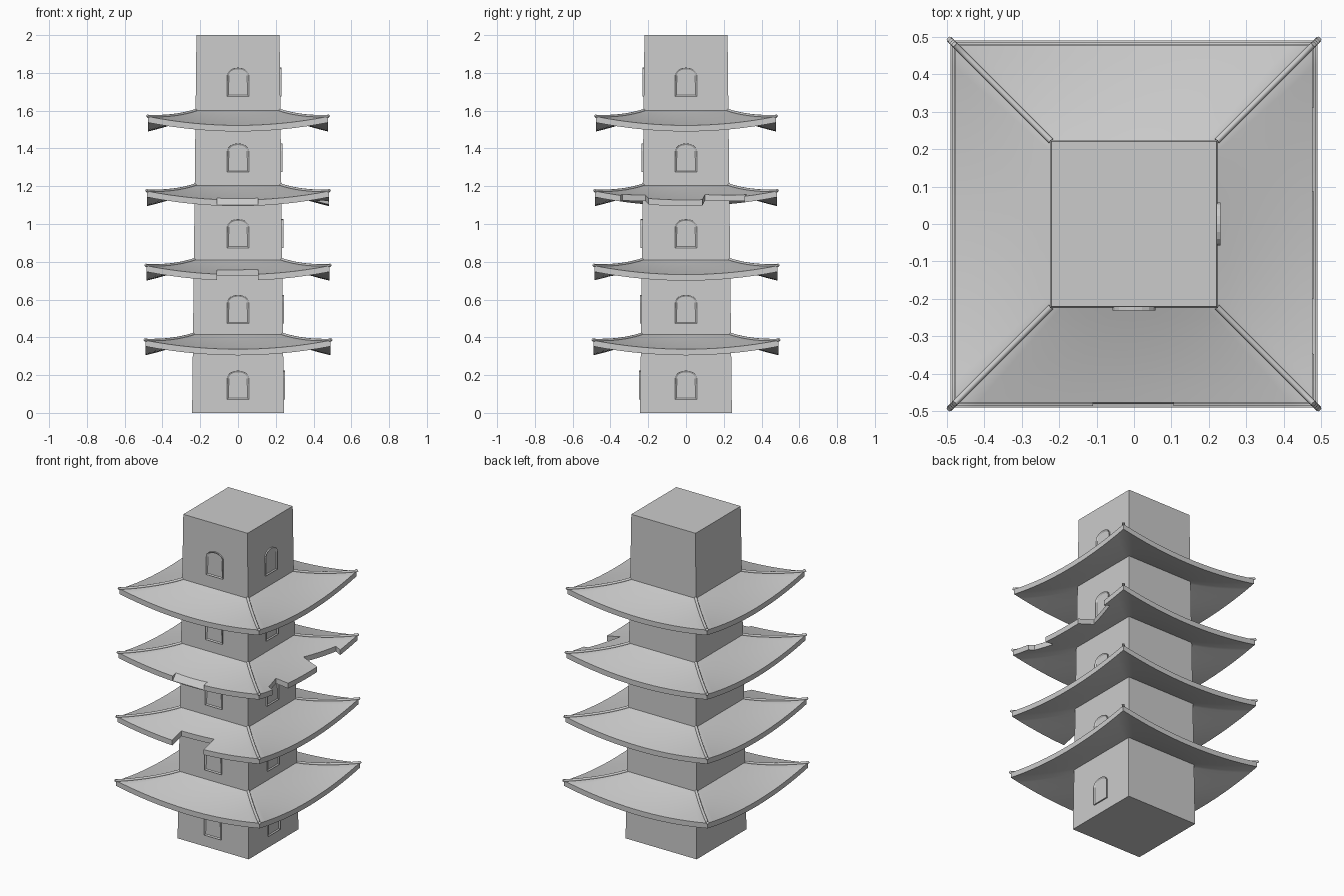
import bpy, bmesh, math
from mathutils import Matrix, Vector

if "Cube" in bpy.data.objects:
    bpy.data.objects.remove(bpy.data.objects["Cube"])

STEP = 0.395                      # storey height between roofs


def wall(z):                      # half width of the tapering tower
    return 0.243 - 0.0115 * z


def add_object(name, bm, smooth=False):
    bmesh.ops.recalc_face_normals(bm, faces=bm.faces)
    me = bpy.data.meshes.new(name)
    bm.to_mesh(me)
    bm.free()
    ob = bpy.data.objects.new(name, me)
    bpy.context.collection.objects.link(ob)
    if smooth:
        activate(ob)
        bpy.ops.object.shade_smooth_by_angle(angle=math.radians(35))
    return ob


def activate(ob):
    bpy.ops.object.select_all(action='DESELECT')
    ob.select_set(True)
    bpy.context.view_layer.objects.active = ob


# tower body
bm = bmesh.new()
bmesh.ops.create_cube(bm, size=2)
for v in bm.verts:
    z = v.co.z + 1
    v.co = (v.co.x * wall(z), v.co.y * wall(z), z)
add_object("tower_body", bm)


# roof surface: u runs along the eave, v from the wall to the eave
def roof_point(i, u, v):
    z0 = 0.416 + STEP * i
    a = wall(z0) - 0.003
    b = 0.490 - 0.0045 * i
    h = a + (b - a) * v
    z = z0 - 0.098 * v + 0.019 * v * v + 0.047 * abs(u) ** 2 * v ** 1.5
    return Vector((u * h, -h, z))


def make_roof(i, nu=16, nv=8, thick=0.032):
    bm = bmesh.new()
    for k in range(4):
        rot = Matrix.Rotation(k * math.pi / 2, 3, 'Z')
        layers = []
        for dz in (0, -thick):
            layers.append([[bm.verts.new(rot @ (roof_point(i, 2 * s / nu - 1, t / nv) + Vector((0, 0, dz))))
                            for s in range(nu + 1)] for t in range(nv + 1)])
        top, low = layers
        for s in range(nu):
            for g in layers:
                for t in range(nv):
                    bm.faces.new((g[t][s], g[t][s + 1], g[t + 1][s + 1], g[t + 1][s]))
            for t in (0, nv):
                bm.faces.new((top[t][s], top[t][s + 1], low[t][s + 1], low[t][s]))
    bmesh.ops.remove_doubles(bm, verts=bm.verts, dist=0.0005)
    return add_object(f"roof_{i + 1}", bm, True)


# hip ridges: thin round tubes over the four roof corners
def make_hips(i):
    cu = bpy.data.curves.new(f"hip_ridges_{i + 1}", 'CURVE')
    cu.dimensions = '3D'
    cu.bevel_depth = 0.008
    cu.bevel_resolution = 2
    cu.use_fill_caps = True
    for k in range(4):
        rot = Matrix.Rotation(k * math.pi / 2, 3, 'Z')
        pts = [roof_point(i, 1, t / 8) + Vector((0, 0, 0.001)) for t in range(9)]
        pts.append(pts[-1] + Vector((0.004, -0.004, 0.004)))
        sp = cu.splines.new('POLY')
        sp.points.add(len(pts) - 1)
        for p, q in zip(sp.points, pts):
            p.co = (*(rot @ q), 1)
    ob = bpy.data.objects.new(cu.name, cu)
    bpy.context.collection.objects.link(ob)


# broken eaves: subtract a vertical or tilted prism from a roof
def cut(roof, pts, offset):
    bm = bmesh.new()
    f = bm.faces.new([bm.verts.new(p) for p in pts])
    ext = bmesh.ops.extrude_face_region(bm, geom=[f])
    bmesh.ops.translate(bm, vec=offset,
                        verts=[v for v in ext['geom'] if isinstance(v, bmesh.types.BMVert)])
    cutter = add_object("cutter", bm)
    cutter.hide_render = True
    m = roof.modifiers.new("broken", 'BOOLEAN')
    m.operation = 'DIFFERENCE'
    m.solver = 'EXACT'
    m.object = cutter
    activate(roof)
    bpy.ops.object.modifier_apply(modifier=m.name)
    bpy.data.objects.remove(cutter)


roofs = [make_roof(i) for i in range(4)]
for i in range(4):
    make_hips(i)

up = (0, 0, 0.5)
# missing piece on the front of the second roof
cut(roofs[1], [(x, y, 0.5) for x, y in ((-.11, -.395), (.105, -.385), (.105, -.6), (-.11, -.6))], up)
# two missing pieces on the right of the third roof
cut(roofs[2], [(x, y, 0.9) for x, y in ((.378, .10), (.445, .32), (.6, .28), (.6, .07))], up)
cut(roofs[2], [(x, y, 0.9) for x, y in ((.41, -.215), (.445, -.335), (.6, -.39), (.6, -.17))], up)
# worn edge on the front of the third roof
cut(roofs[2], [(-.11, y, z) for y, z in ((-.44, 1.148), (-.483, 1.098), (-.6, 1.098), (-.6, 1.25), (-.44, 1.25))],
    (0.215, 0, 0))


# arched windows with a raised frame, on the front and right sides
def make_window(name, z, angle):
    w, h, spring = 0.057, 0.152, 0.112
    outline = [(-w, 0), (w, 0)]
    for k in range(9):
        a = math.pi * k / 8
        outline.append((w * math.cos(a), spring + (h - spring) * math.sin(a) ** 0.9 if 0 < k < 8 else spring))
    bm = bmesh.new()
    face = bm.faces.new([bm.verts.new((x, 0.012, y)) for x, y in outline])
    face.normal_update()
    ext = bmesh.ops.extrude_face_region(bm, geom=[face])
    front = [f for f in ext['geom'] if isinstance(f, bmesh.types.BMFace)]
    bmesh.ops.translate(bm, vec=(0, -0.02, 0), verts=front[0].verts[:])
    bmesh.ops.inset_region(bm, faces=front, thickness=0.009)
    bmesh.ops.translate(bm, vec=(0, 0.006, 0), verts=front[0].verts[:])
    ob = add_object(name, bm)
    ob.matrix_world = (Matrix.Rotation(angle, 4, 'Z')
                       @ Matrix.Translation((0, -wall(z + 0.08), z)))


for i in range(5):
    make_window(f"front_window_{i + 1}", 0.072 + 0.401 * i, 0)
    make_window(f"right_window_{i + 1}", 0.072 + 0.401 * i, math.pi / 2)
